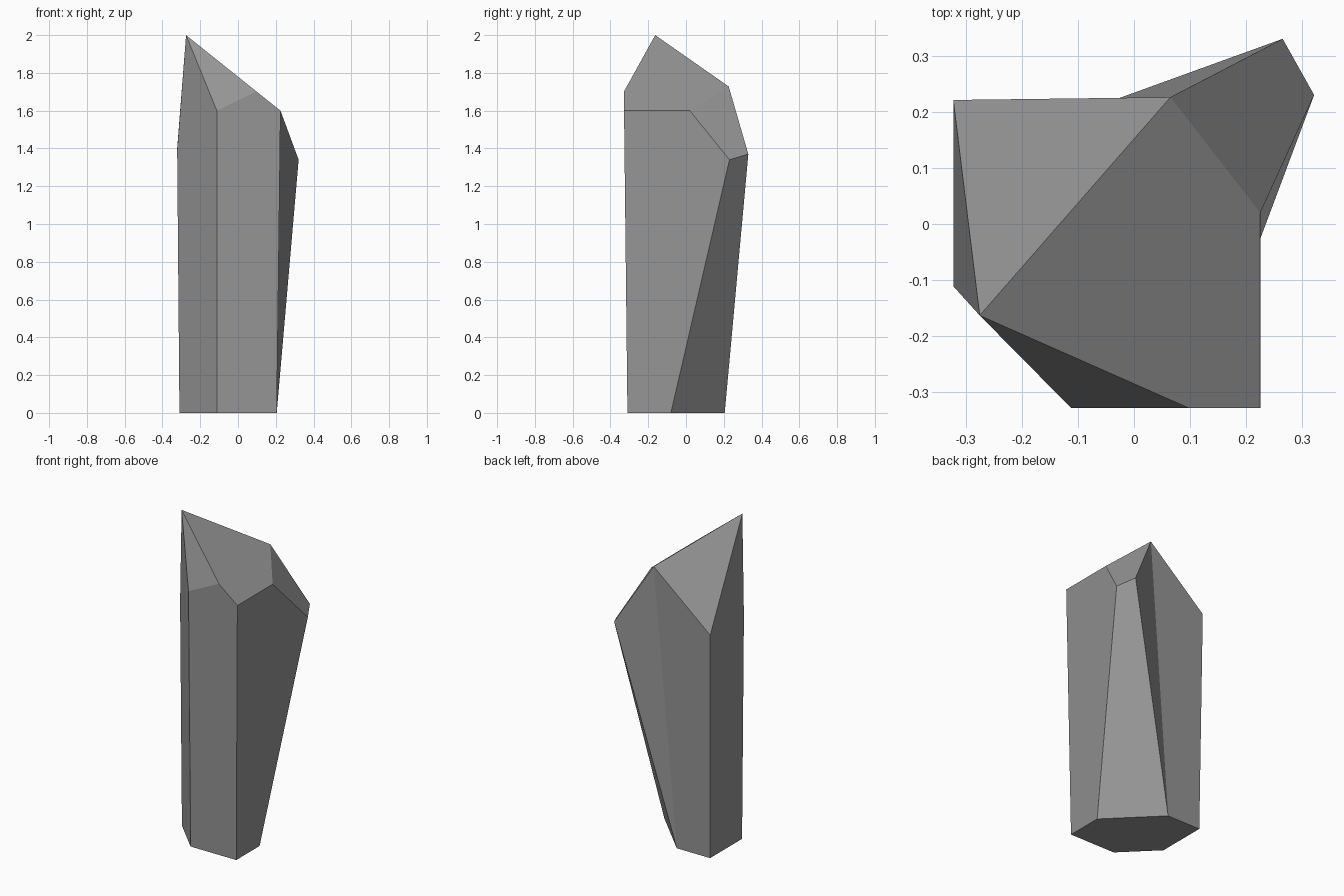
import bpy, bmesh

if "Cube" in bpy.data.objects:
    bpy.data.objects.remove(bpy.data.objects["Cube"])

# Hexagonal foot outline, counter-clockwise from the front left corner
foot = [(-.11, -.31), (.205, -.31), (.205, -.08),
        (-.08, .205), (-.31, .205), (-.31, -.11)]

# Upper ends of the six long edges, in the same order
shoulder = [(-.112, -.328, 1.6), (.225, -.328, 1.6), (.321, .23, 1.34),
            (.265, .33, 1.37), (-.322, .221, 1.4), (-.322, -.111, 1.39)]

# Tip and the extra corners of the cut facets
extra = dict(tip=(-.275, -.163, 2.0), front=(.098, -.328, 1.7016),
             right=(.225, .02, 1.6), back=(.065, .226, 1.728))

bm = bmesh.new()
low = [bm.verts.new((x, y, 0)) for x, y in foot]
top = [bm.verts.new(p) for p in shoulder]
tip, front, right, back = (bm.verts.new(p) for p in extra.values())

# Underside and long sides; some sides rise to an extra corner between shoulders
bm.faces.new(low[::-1])
peaks = {0: front, 1: right, 5: tip}
for i in (0, 1, 2, 4, 5):
    j = (i + 1) % 6
    upper = [top[j]]
    if i in peaks:
        upper.append(peaks[i])
    bm.faces.new([low[i], low[j], *upper, top[i]])

# Back side, slightly folded towards its peak
bm.faces.new([low[3], low[4], top[4], back])
bm.faces.new([low[3], back, top[3]])

# Pointed crown facets
for loop in ([tip, front, top[1], right, back],
             [right, top[2], top[3], back],
             [tip, back, top[4]],
             [tip, top[4], top[5]],
             [tip, top[0], front]):
    bm.faces.new(loop)

bmesh.ops.recalc_face_normals(bm, faces=bm.faces)
mesh = bpy.data.meshes.new("crystal_shard")
bm.to_mesh(mesh)
bm.free()

# Dark stone colour
stone = bpy.data.materials.new("dark_stone")
stone.diffuse_color = (.3, .3, .3, 1)
stone.use_nodes = True
stone.node_tree.nodes["Principled BSDF"].inputs["Base Color"].default_value = stone.diffuse_color
mesh.materials.append(stone)
bpy.context.collection.objects.link(bpy.data.objects.new("crystal_shard", mesh))
